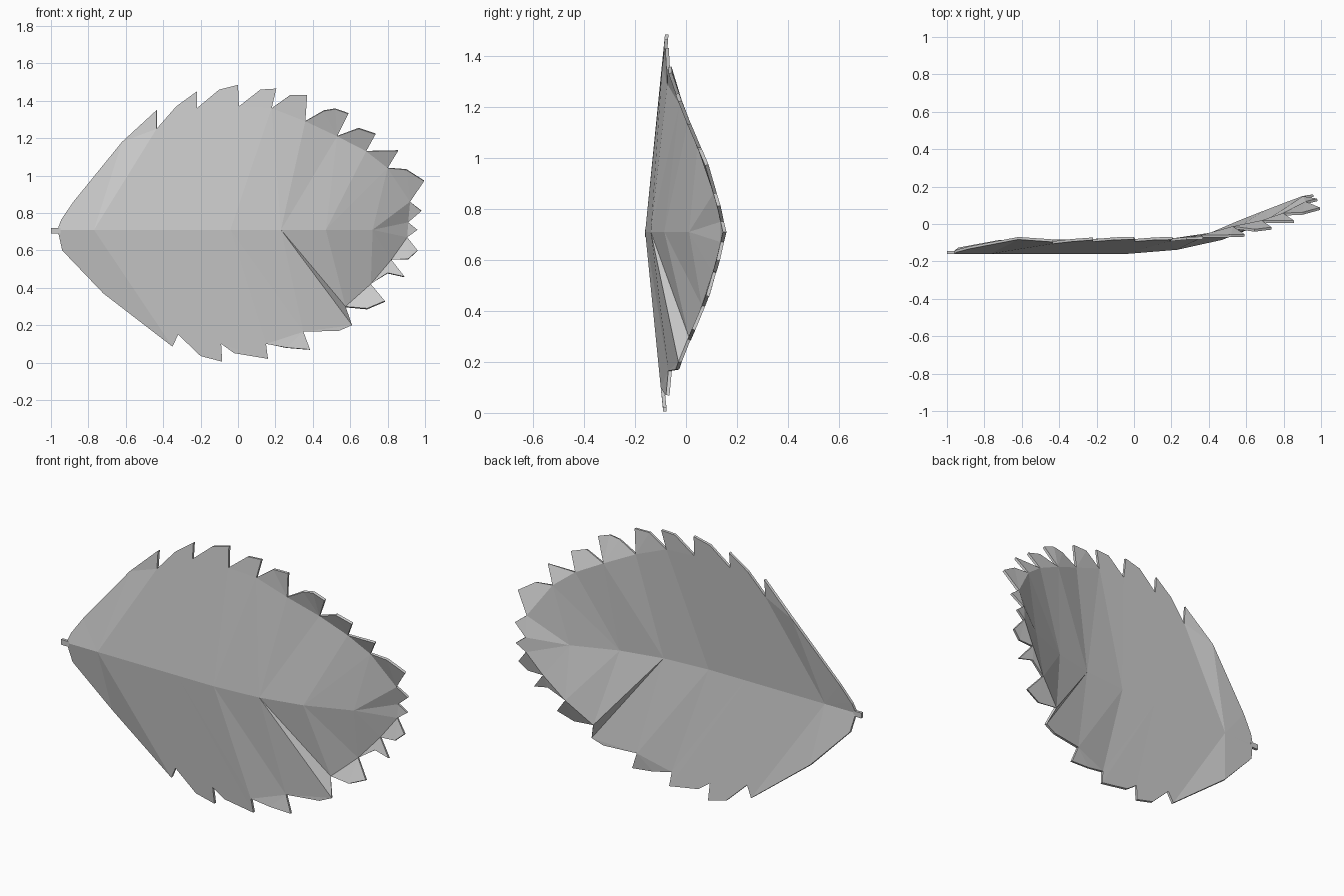
import bpy, bmesh

MID_Z = 0.71
THICK = 0.014

# Midrib joints (x, y), from stem to tip
MIDRIB = [(-0.96, -0.16), (-0.77, -0.16), (-0.27, -0.16), (-0.04, -0.16),
          (0.23, -0.138), (0.47, -0.085), (0.72, 0.012)]

# Rim of each half as (x, z[, midrib joint]); points with a joint carry the
# blade panels, the points in between form the serrated teeth
UPPER = [(-0.96, 0.725, 0), (-0.945, 0.765, 1), (-0.88, 0.86, 1), (-0.62, 1.18, 1),
         (-0.435, 1.35), (-0.435, 1.25, 2), (-0.33, 1.37), (-0.22, 1.45),
         (-0.22, 1.36, 2), (-0.10, 1.46), (0, 1.485), (0.005, 1.37, 3),
         (0.12, 1.46), (0.205, 1.465), (0.18, 1.36, 4), (0.28, 1.43),
         (0.37, 1.43), (0.36, 1.29, 4), (0.46, 1.345), (0.52, 1.355),
         (0.59, 1.33), (0.53, 1.21, 5), (0.645, 1.25), (0.735, 1.22),
         (0.685, 1.13, 5), (0.855, 1.13), (0.80, 1.04, 6), (0.90, 1.03),
         (0.995, 0.97), (0.92, 0.86, 6), (0.98, 0.81), (0.91, 0.75, 6), (0.96, 0.71)]
LOWER = [(0.905, 0.67, 6), (0.96, 0.60), (0.91, 0.555), (0.82, 0.55, 6), (0.89, 0.46),
         (0.80, 0.48), (0.71, 0.42, 5), (0.785, 0.33), (0.69, 0.29),
         (0.575, 0.30, 4), (0.61, 0.20, 4), (0.54, 0.17), (0.35, 0.165, 3),
         (0.385, 0.07), (0.26, 0.08), (0.15, 0.10, 2), (0.16, 0.02, 2),
         (-0.02, 0.05), (-0.09, 0.10, 2), (-0.085, 0.005), (-0.20, 0.035),
         (-0.32, 0.15, 1), (-0.35, 0.085, 1), (-0.72, 0.37, 1),
         (-0.94, 0.60, 1), (-0.96, 0.69, 0)]

# Height of the curled rim against distance from the midrib
CURL = [(0, 0.145), (0.1, 0.122), (0.26, 0.075), (0.33, 0.045), (0.42, 0.006),
        (0.52, -0.034), (0.62, -0.068), (0.8, -0.085)]


def lerp_table(table, t):
    for (a, va), (b, vb) in zip(table, table[1:]):
        if t <= b:
            return va + (vb - va) * (t - a) / (b - a)
    return table[-1][1]


def rim_y(x, z):
    d = abs(z - MID_Z)
    flat = -0.16 + 0.1 * d
    if x < -0.6:
        flat += min(0.03, d * 0.08)
    w = min(1, max(0, (x - 0.15) / 0.35))
    return flat * (1 - w) + lerp_table(CURL, d) * w


bm = bmesh.new()
mid = [bm.verts.new((x, y, MID_Z)) for x, y in MIDRIB]
rim = [(bm.verts.new((p[0], rim_y(p[0], p[1]), p[1])), p[2] if len(p) > 2 else None)
       for p in UPPER + LOWER]

# Blade panels and teeth
anchors = [i for i, r in enumerate(rim) if r[1] is not None]
for a, b in zip(anchors, anchors[1:]):
    va, ja = rim[a]
    vb, jb = rim[b]
    bm.faces.new((va, vb, mid[ja]))
    step = 1 if jb > ja else -1
    for j in range(ja, jb, step):
        bm.faces.new((mid[j], vb, mid[j + step]))
    if b - a > 1:
        bm.faces.new([rim[i][0] for i in range(a, b + 1)])
bmesh.ops.triangulate(bm, faces=[f for f in bm.faces if len(f.verts) > 3])

# Make every face look forward, then give the blade thickness
for f in bm.faces:
    f.normal_update()
    if f.normal.y > 0:
        f.normal_flip()
me = bpy.data.meshes.new("leaf_blade")
bm.to_mesh(me)
bm.free()
blade = bpy.data.objects.new("leaf_blade", me)
bpy.context.collection.objects.link(blade)
solid = blade.modifiers.new("thickness", 'SOLIDIFY')
solid.thickness = THICK
solid.offset = -1

# Short stem at the base
bpy.ops.mesh.primitive_cube_add(size=1, location=(-0.975, -0.152, 0.705))
stem = bpy.context.object
stem.name = "leaf_stem"
stem.scale = (0.05, 0.016, 0.03)
